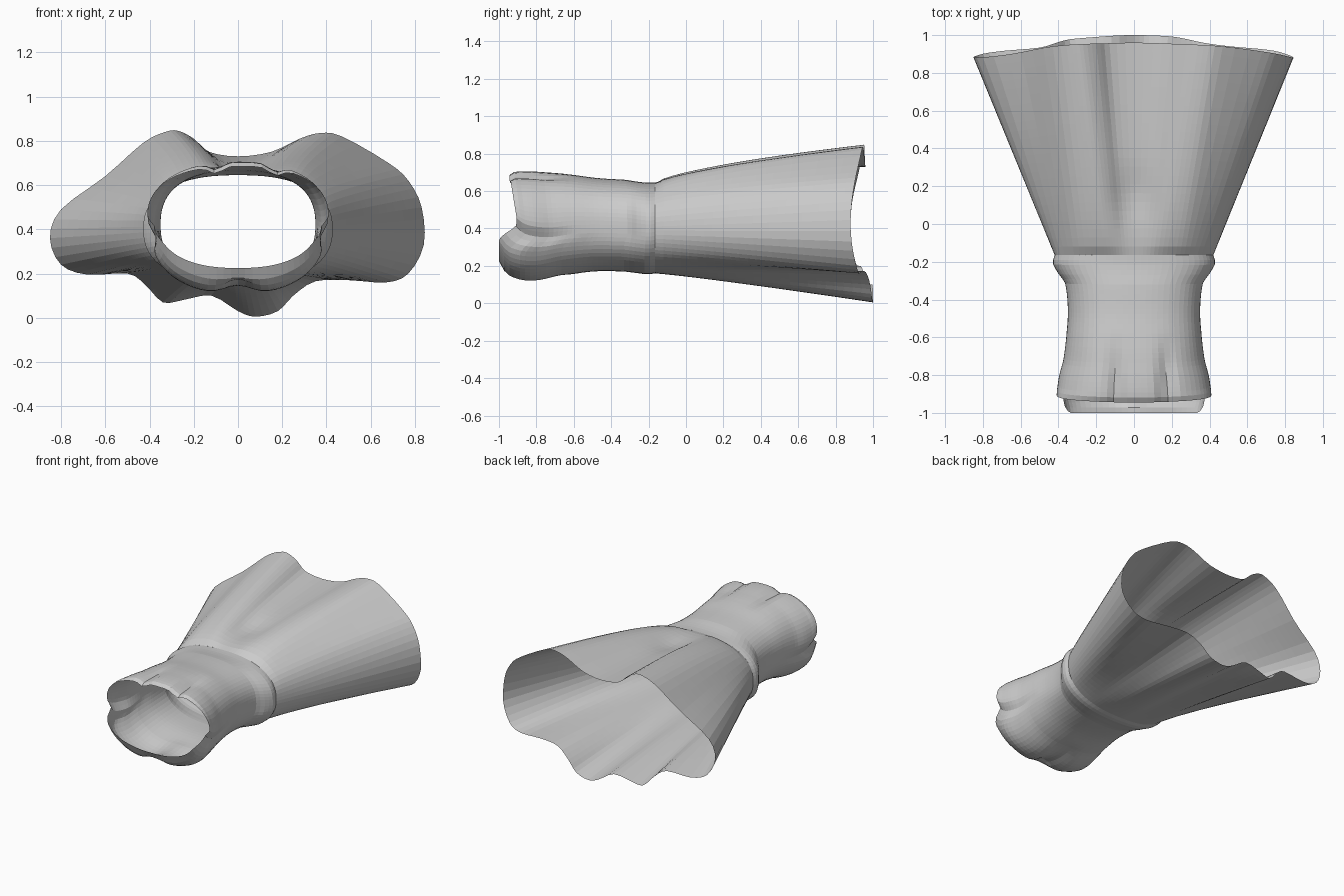
import bpy, bmesh
from math import sin, cos, atan2, pi, exp
from mathutils import Vector

if "Cube" in bpy.data.objects:
    bpy.data.objects.remove(bpy.data.objects["Cube"])


def sheet(name, rings):
    """Open tube skinned through closed rings of equal length."""
    bm = bmesh.new()
    rows = [[bm.verts.new(p) for p in r] for r in rings]
    n = len(rows[0])
    for a, b in zip(rows, rows[1:]):
        for i in range(n):
            j = (i + 1) % n
            bm.faces.new((a[i], a[j], b[j], b[i]))
    me = bpy.data.meshes.new(name)
    bm.to_mesh(me)
    bm.free()
    ob = bpy.data.objects.new(name, me)
    bpy.context.collection.objects.link(ob)
    return ob


def catmull(p0, p1, p2, p3, t):
    return 0.5 * (2 * p1 + (p2 - p0) * t + (2 * p0 - 5 * p1 + 4 * p2 - p3) * t * t
                  + (3 * p1 - p0 - 3 * p2 + p3) * t ** 3)


def rounded(u, w, top, bot, n=2.4):
    """Point (x, z) on a superellipse in direction u."""
    c, s = cos(u), sin(u)
    r = (abs(c) ** n + abs(s) ** n) ** (-1 / n)
    return w * c * r, (top + bot) / 2 + (top - bot) / 2 * s * r


def bump(v, centre, width):
    return exp(-((v - centre) / width) ** 2)


def smooth(a, b, v):
    t = max(0, min(1, (v - a) / (b - a)))
    return t * t * (3 - 2 * t)


# Skirt: wavy hem outline (x, z) lofted to the waist
HEM = [(-.85, .36), (-.80, .24), (-.68, .195), (-.50, .20), (-.42, .15), (-.34, .07),
       (-.25, .08), (-.12, .10), (0, .03), (.08, .005), (.18, .03), (.25, .10),
       (.35, .165), (.50, .17), (.67, .16), (.77, .20), (.84, .33), (.83, .50),
       (.77, .62), (.68, .70), (.47, .82), (.37, .835), (.28, .81), (.15, .75),
       (0, .73), (-.13, .75), (-.20, .81), (-.27, .845), (-.33, .84), (-.43, .79),
       (-.60, .64), (-.80, .49)]
pts = [Vector(p) for p in HEM]
m = len(pts)
hem = [catmull(pts[i - 1], pts[i], pts[(i + 1) % m], pts[(i + 2) % m], k / 3)
       for i in range(m) for k in range(3)]
angles = [atan2((h.y - .42) / .41, h.x / .84) for h in hem]
for i in range(1, len(angles)):
    while angles[i] < angles[i - 1] - pi:
        angles[i] += 2 * pi
# even out the waist spacing so folds fan out softly
R = 7
n = len(angles)
waist = []
for i in range(n):
    near = [angles[(i + d) % n] + 2 * pi * ((i + d) // n) for d in range(-R, R + 1)]
    waist.append(sum(near) / len(near))
rings = []
for k in range(25):
    t = k / 24
    ring = []
    for h, a, u in zip(hem, angles, waist):
        x0, z0 = rounded(u, .42, .645, .16)
        s = sin(a)
        y1 = .88 + (.08 * s * s if s > 0 else .12 * s * s)
        e = 1 - .38 * smooth(0, .8, s) + .12 * smooth(0, .8, -s)
        y = -.165 + (y1 + .165) * t
        x = x0 + (h.x - x0) * t
        z = z0 + (h.y - z0) * t ** e
        if s > 0:  # hollow at the small of the back
            z -= .02 * bump(x, 0, .1) * bump(y, .15, .15)
        ring.append((x, y, z))
    rings.append(ring)
sheet("skirt", rings)

# Bodice: (fraction along length, half width, back z, chest z)
PROFILE = [(0, .42, .645, .16), (.05, .43, .645, .155), (.10, .415, .648, .16),
           (.20, .365, .66, .17), (.40, .35, .67, .17), (.60, .36, .69, .145),
           (.75, .375, .70, .112), (.85, .395, .705, .112), (.93, .405, .705, .135),
           (.98, .41, .70, .18), (1, .41, .685, .225)]


def profile(s):
    for i in range(len(PROFILE) - 1):
        a, b = PROFILE[i], PROFILE[i + 1]
        if s <= b[0] + 1e-6:
            t = (s - a[0]) / (b[0] - a[0])
            p, q = PROFILE[max(i - 1, 0)], PROFILE[min(i + 2, len(PROFILE) - 1)]
            return [catmull(p[c], a[c], b[c], q[c], t) for c in (1, 2, 3)]


rings = []
for k in range(31):
    s = k / 30
    w, top, bot = profile(s)
    ring = []
    for i in range(72):
        u = 2 * pi * i / 72
        x, z = rounded(u, w, top, bot)
        low = smooth(.12, .5, -sin(u))
        rim = -.905 - .04 * max(0, sin(u)) - .095 * low
        y = -.165 + (rim + .165) * s
        grow = smooth(.5, .9, s)
        if sin(u) < 0:  # hollow between the two chest cups
            z += .05 * bump(x, 0, .08) * grow * low * (1 - smooth(.9, 1, s))
            x *= 1 - .1 * low * smooth(.85, 1, s)
        else:           # back darts
            z -= .03 * grow * smooth(.4, .8, sin(u)) * (bump(x, -.1, .04) + bump(x, .17, .04))
        # crease where the cups meet the sides
        x *= 1 - .07 * grow * bump(sin(u), -.18, .12)
        ring.append((x, y, z))
    rings.append(ring)
sheet("bodice", rings)
